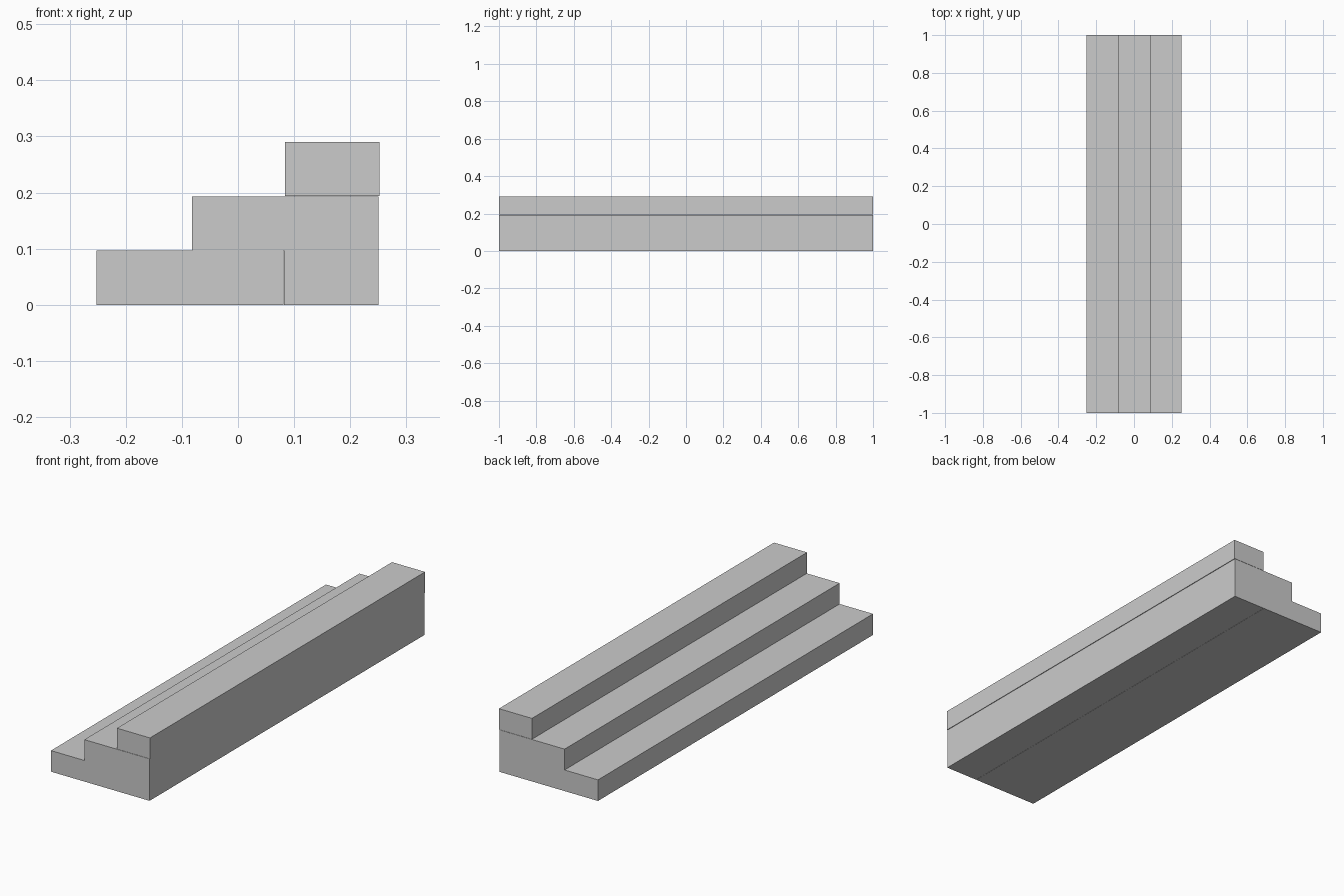
import bpy, bmesh
from mathutils import Vector

if "Cube" in bpy.data.objects:
    bpy.data.objects.remove(bpy.data.objects["Cube"])


def block(name, x0, x1, z0, z1, y=1.0):
    """Box spanning the given x and z ranges, running the full length in y."""
    bm = bmesh.new()
    bmesh.ops.create_cube(bm, size=1)
    bmesh.ops.scale(bm, vec=Vector((x1 - x0, 2 * y, z1 - z0)), verts=bm.verts)
    bmesh.ops.translate(bm, vec=Vector(((x0 + x1) / 2, 0, (z0 + z1) / 2)), verts=bm.verts)
    mesh = bpy.data.meshes.new(name)
    bm.to_mesh(mesh)
    bm.free()
    obj = bpy.data.objects.new(name, mesh)
    bpy.context.collection.objects.link(obj)
    return obj


# Three stacked treads
block("lower_step", -0.252, 0.081, 0.0, 0.097)
block("middle_step", -0.082, 0.25, 0.097, 0.193)
block("upper_step", 0.084, 0.252, 0.194, 0.29)

# Support filling the space under the back of the middle step
block("rear_base", 0.082, 0.25, 0.0, 0.097)
